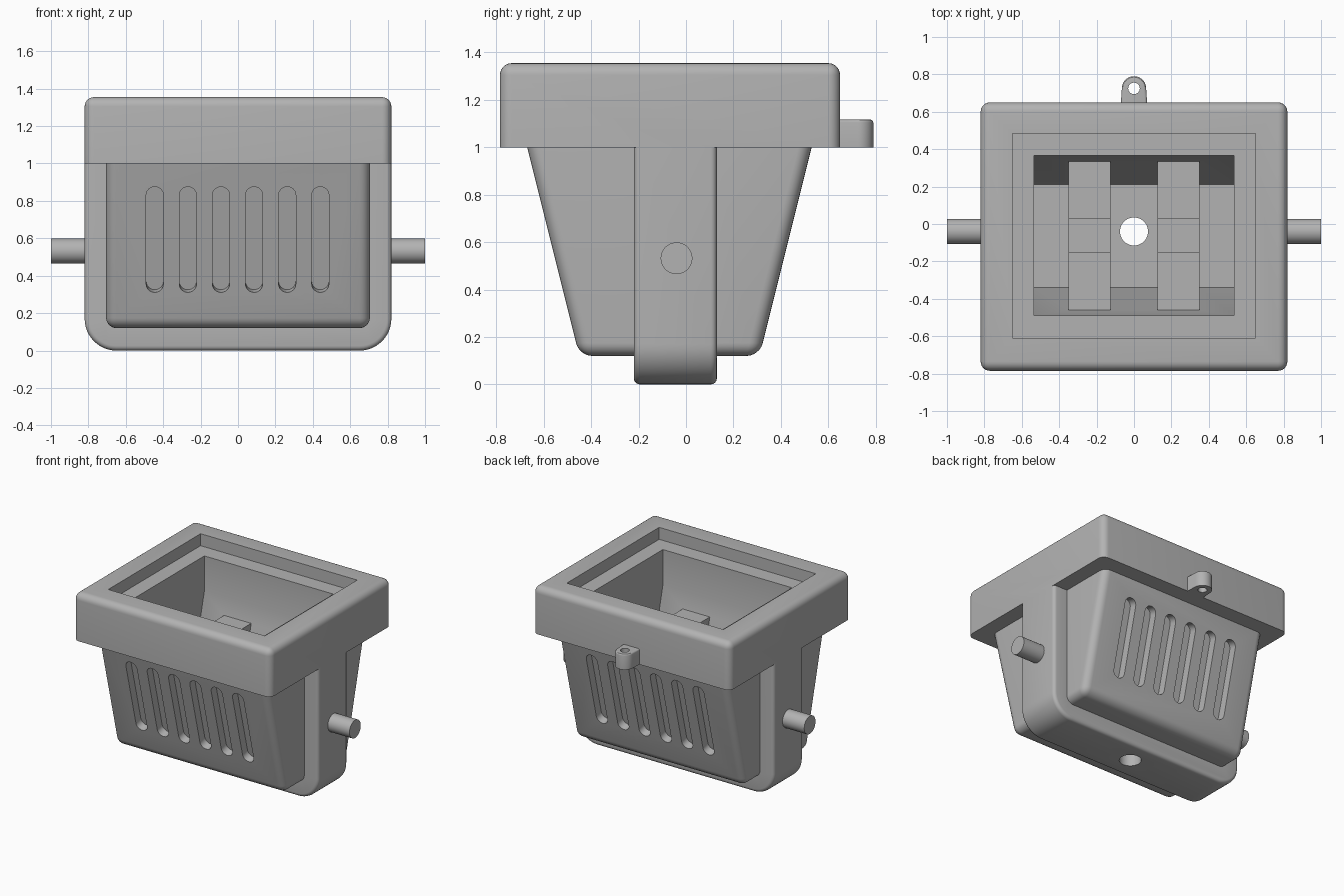
import bpy, bmesh, math
from mathutils import Matrix, Vector

if "Cube" in bpy.data.objects:
    bpy.data.objects.remove(bpy.data.objects["Cube"], do_unlink=True)

grey = bpy.data.materials.new("plain grey")
grey.use_nodes = True
grey.diffuse_color = (0.45, 0.45, 0.45, 1)
grey.node_tree.nodes["Principled BSDF"].inputs["Base Color"].default_value = grey.diffuse_color


def prism(name, pts, axis, lo, hi, bevel=0, keep=None, segments=6):
    """Extrude a closed outline along an axis and round the edges that pass keep."""
    place = {"x": lambda a, b, d: (d, a, b),
             "y": lambda a, b, d: (a, d, b),
             "z": lambda a, b, d: (a, b, d)}[axis]
    bm = bmesh.new()
    face = bm.faces.new([bm.verts.new(place(a, b, lo)) for a, b in pts])
    ext = bmesh.ops.extrude_face_region(bm, geom=[face])
    shift = Vector(place(0, 0, hi - lo))
    bmesh.ops.translate(bm, vec=shift, verts=[v for v in ext["geom"] if isinstance(v, bmesh.types.BMVert)])
    bmesh.ops.recalc_face_normals(bm, faces=bm.faces)
    if bevel:
        edges = [e for e in bm.edges if e.calc_face_angle(0) > 0.5
                 and (keep is None or keep(e.verts[0].co, e.verts[1].co))]
        bmesh.ops.bevel(bm, geom=edges, offset=bevel, segments=segments, profile=0.5,
                        affect="EDGES", clamp_overlap=True)
    mesh = bpy.data.meshes.new(name)
    bm.to_mesh(mesh)
    bm.free()
    mesh.materials.append(grey)
    obj = bpy.data.objects.new(name, mesh)
    bpy.context.collection.objects.link(obj)
    return obj


def rect(a0, a1, b0, b1):
    return [(a0, b0), (a1, b0), (a1, b1), (a0, b1)]


def arc(cx, cy, r, start, end, n=12):
    steps = [math.radians(start + (end - start) * i / n) for i in range(n + 1)]
    return [(cx + r * math.cos(t), cy + r * math.sin(t)) for t in steps]


def circle(cx, cy, r):
    return arc(cx, cy, r, 0, 360, 40)[:-1]


def combine(target, tool, operation):
    """Apply a boolean and throw the tool away."""
    tool.hide_render = True
    mod = target.modifiers.new("boolean", "BOOLEAN")
    mod.operation, mod.solver, mod.object = operation, "EXACT", tool
    bpy.context.view_layer.update()
    bpy.context.view_layer.objects.active = target
    bpy.ops.object.modifier_apply(modifier=mod.name)
    bpy.data.objects.remove(tool, do_unlink=True)


def smooth(obj):
    bpy.ops.object.select_all(action="DESELECT")
    obj.select_set(True)
    bpy.context.view_layer.objects.active = obj
    bpy.ops.object.shade_smooth_by_angle(angle=math.radians(30))


MID = -0.07    # y of the tapered body's centre
TILT = 0.25    # taper of the front and back walls

# Tapered body
housing = prism("housing", [(MID - 0.38, 0.12), (MID + 0.38, 0.12),
                            (MID + 0.625, 1.1), (MID - 0.625, 1.1)], "x", -0.705, 0.705,
                bevel=0.055, keep=lambda a, b: min(a.z, b.z) < 1)

# Rounded strap that runs under the body and up both sides
strap_outline = ([(0.82, 1.1), (-0.82, 1.1)] + arc(-0.65, 0.17, 0.17, 180, 270)
                 + arc(0.65, 0.17, 0.17, 270, 360))
strap = prism("strap", strap_outline, "y", -0.22, 0.13, bevel=0.025, segments=4)
combine(housing, strap, "UNION")

# Thick rim
rim = prism("rim", rect(-0.82, 0.82, -0.785, 0.65), "z", 1.0, 1.355,
            bevel=0.05, keep=lambda a, b: max(a.z, b.z) > 1.1)
combine(housing, rim, "UNION")

# Shallow ledge and deep tapered cavity
combine(housing, prism("ledge_cutter", rect(-0.65, 0.65, -0.61, 0.485), "z", 1.265, 1.5), "DIFFERENCE")
cavity = [(-0.49, 1.4), (-0.49, 1.0), (-0.34, 0.38), (0.21, 0.38), (0.365, 1.0), (0.365, 1.4)]
combine(housing, prism("cavity_cutter", cavity, "x", -0.535, 0.535), "DIFFERENCE")

# Two notched ribs inside the cavity
rib_outline = [(-0.36, 0.35), (0.23, 0.35), (0.36, 0.88), (0.03, 0.88),
               (0.03, 0.6), (-0.15, 0.6), (-0.15, 0.88), (-0.485, 0.88)]
for side in (-1, 1):
    x0, x1 = sorted((side * 0.125, side * 0.35))
    combine(housing, prism("rib", rib_outline, "x", x0, x1), "UNION")

# Drain hole
combine(housing, prism("drain_cutter", circle(0, -0.04, 0.075), "z", -0.2, 0.6), "DIFFERENCE")

# Rows of slots cut square to the front and back walls
r, half, z_mid = 0.046, 0.245, 0.593
slot = arc(0, half, r, 0, 180) + arc(0, -half, r, 180, 360)
y_wall = 0.6 - TILT * (1 - z_mid)
for side in (-1, 1):
    for i in range(6):
        depth = (-0.1, 0.06) if side < 0 else (-0.06, 0.1)
        cutter = prism("slot_cutter", slot, "y", *depth)
        cutter.data.transform(Matrix.Translation((-0.445 + 0.177 * i, MID + side * y_wall, z_mid))
                              @ Matrix.Rotation(-side * math.atan(TILT), 4, "X"))
        combine(housing, cutter, "DIFFERENCE")
smooth(housing)

# Side pins
for side, label in ((1, "left"), (-1, "right")):
    lo, hi = sorted((side * 0.78, side * 1.0))
    smooth(prism(label + "_pin", circle(-0.04, 0.532, 0.067), "x", lo, hi))

# Rear eyelet
eyelet = prism("rear_eyelet", [(-0.073, 0.6), (0.073, 0.6)] + arc(0, 0.725, 0.065, 0, 180, 20),
               "z", 1.0, 1.117, bevel=0.012, segments=3,
               keep=lambda a, b: a.z > 1.1 and b.z > 1.1 and max(a.y, b.y) > 0.65)
combine(eyelet, prism("eyelet_cutter", circle(0, 0.725, 0.031), "z", 0.9, 1.3), "DIFFERENCE")
smooth(eyelet)
